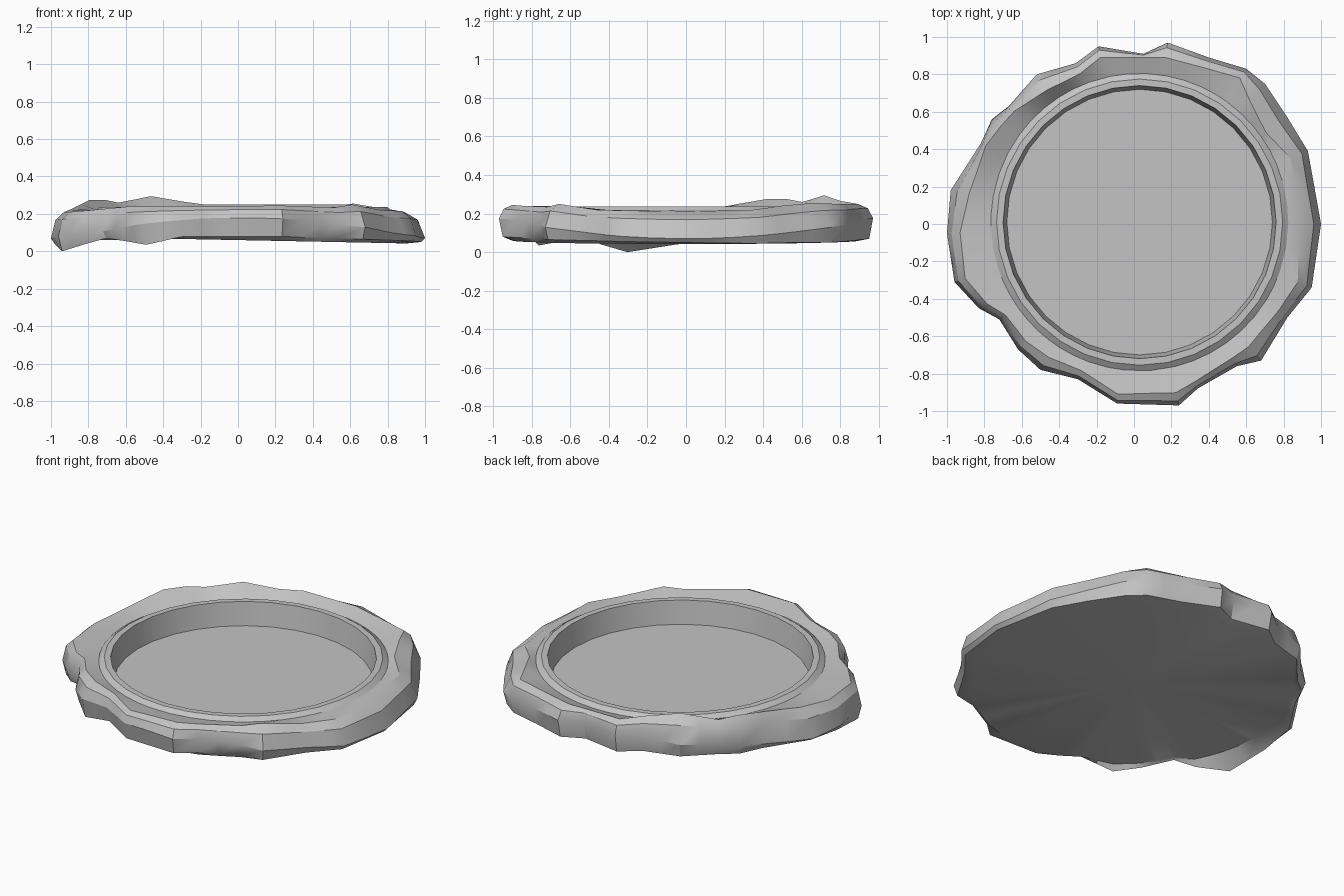
import bpy
import bmesh
import math

cube = bpy.data.objects.get("Cube")
if cube:
    bpy.data.objects.remove(cube, do_unlink=True)

# Plain stone grey
stone = bpy.data.materials.new("stone_grey")
stone.use_nodes = True
grey = (0.55, 0.55, 0.55, 1.0)
stone.diffuse_color = grey
stone.node_tree.nodes["Principled BSDF"].inputs["Base Color"].default_value = grey

CENTRE = (0.03, 0.01)

# Rocky outline, anticlockwise: x, y, crest inset, crest height, bottom height
STATIONS = [
    (1.0, 0, .11, .21, .05), (.93, .39, .1, .22, .045), (.82, .57, .14, .24, .05),
    (.7, .75, .12, .255, .05), (.6, .83, .06, .25, .055), (.4, .89, .06, .25, .06),
    (.18, .97, .08, .25, .07), (.05, .91, .02, .25, .07), (-.19, .95, .06, .25, .07),
    (-.31, .86, .06, .265, .07), (-.52, .8, .1, .295, .07), (-.67, .63, .04, .26, .06),
    (-.76, .56, .06, .275, .06), (-.82, .43, .03, .275, .06), (-.98, .18, .1, .23, .06),
    (-1.0, -.05, .07, .21, .04), (-.96, -.31, .06, .21, 0), (-.83, -.45, .05, .22, .04),
    (-.72, -.51, .04, .23, .07), (-.62, -.67, .06, .24, .055), (-.5, -.78, .08, .24, .035),
    (-.3, -.83, .05, .24, .08), (-.09, -.96, .05, .24, .08), (.24, -.97, .07, .245, .08),
    (.34, -.88, .04, .24, .075), (.55, -.76, .05, .235, .07), (.68, -.73, .1, .25, .065),
    (.82, -.5, .06, .22, .06), (.95, -.34, .08, .215, .055),
]


def subdivide(stations, max_step):
    """Split wide gaps between stations evenly."""
    result = []
    for a, b in zip(stations, stations[1:] + stations[:1]):
        turn = (math.atan2(b[1], b[0]) - math.atan2(a[1], a[0])) % math.tau
        count = max(1, math.ceil(turn / max_step))
        for i in range(count):
            t = i / count
            result.append([p + (q - p) * t for p, q in zip(a, b)])
    return result


def loft(name, rings, cap_first=None, cap_last=None, angle=30):
    """Join closed rings of points, with optional fans to a centre height."""
    bm = bmesh.new()
    loops = [[bm.verts.new(p) for p in ring] for ring in rings]
    n = len(loops[0])
    for low, high in zip(loops, loops[1:]):
        for i in range(n):
            j = (i + 1) % n
            bm.faces.new((low[i], low[j], high[j], high[i]))
    for loop, height in ((loops[0], cap_first), (loops[-1], cap_last)):
        if height is not None:
            hub = bm.verts.new((*CENTRE, height))
            for i in range(n):
                bm.faces.new((loop[i], hub, loop[(i + 1) % n]))
    bmesh.ops.recalc_face_normals(bm, faces=bm.faces)
    mesh = bpy.data.meshes.new(name)
    bm.to_mesh(mesh)
    bm.free()
    mesh.materials.append(stone)
    obj = bpy.data.objects.new(name, mesh)
    bpy.context.collection.objects.link(obj)
    bpy.ops.object.select_all(action="DESELECT")
    obj.select_set(True)
    bpy.context.view_layer.objects.active = obj
    bpy.ops.object.shade_smooth_by_angle(angle=math.radians(angle))


def circle(radius, height, angles):
    return [(CENTRE[0] + radius * math.cos(a), CENTRE[1] + radius * math.sin(a), height)
            for a in angles]


# Rocky rim: gently tilted underside, lower edge, bulge, crest, slope to the groove
points = subdivide(STATIONS, math.radians(10))
plate, edge, bulge, shoulder, crest = [], [], [], [], []
for x, y, inset, top, base in points:
    radius = math.hypot(x, y)
    ux, uy = x / radius, y / radius
    middle = 0.07 + 0.11 * uy * uy

    def at(r, z):
        return (r * ux, r * uy, z)

    flat = min(radius - 0.04, 0.9)
    plate.append(at(flat, 0.06 - 0.02 * flat * ux))
    edge.append(at(radius - 0.02, base))
    bulge.append(at(radius, middle))
    shoulder.append(at(radius - inset * 0.35, middle + (top - middle) * 0.7))
    crest.append(at(radius - inset, top))
groove = circle(0.795, 0.218, [math.atan2(p[1], p[0]) for p in points])
loft("rock_rim", [plate, edge, bulge, shoulder, crest, groove], cap_first=0.06)

# Round basin: raised lip, inner wall and flat floor
angles = [math.tau * i / 32 for i in range(32)]
basin_profile = [(0.81, 0.205), (0.765, 0.238), (0.73, 0.238), (0.71, 0.1)]
loft("basin", [circle(r, z, angles) for r, z in basin_profile], cap_last=0.1)
